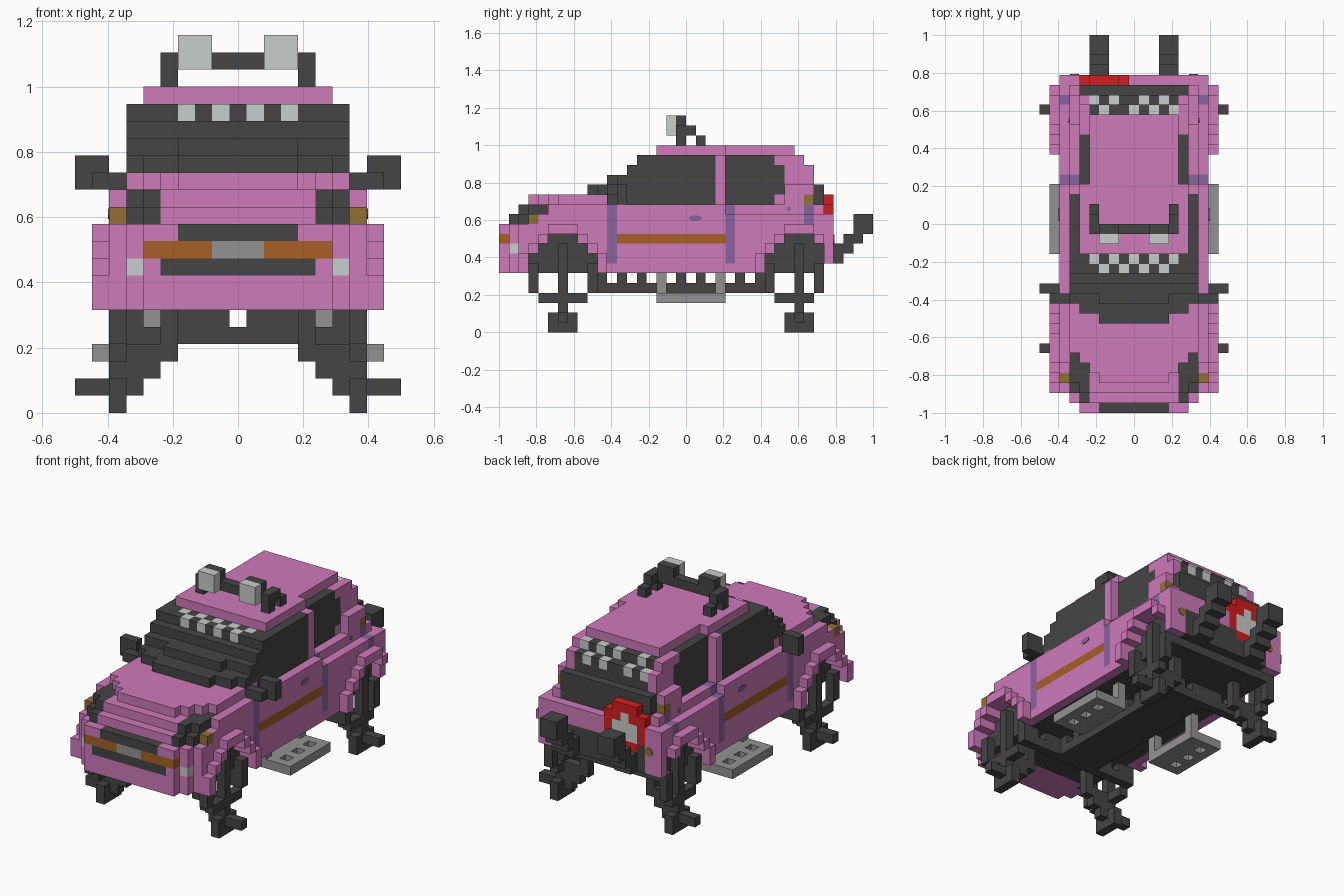
import bpy, bmesh
from mathutils import Matrix, Vector

cube = bpy.data.objects.get("Cube")
if cube:
    bpy.data.objects.remove(cube)

V = 1 / 19  # block size
COLOURS = {
    "pink": (0.62, 0.195, 0.49), "charcoal": (0.06, 0.06, 0.06),
    "light_grey": (0.59, 0.61, 0.61), "mid_grey": (0.29, 0.29, 0.29),
    "orange": (0.39, 0.115, 0.02), "amber": (0.29, 0.16, 0.036),
    "red": (0.65, 0.014, 0.014), "purple": (0.25, 0.125, 0.35),
}
NAMES = list(COLOURS)
MATS = []
for name, rgb in COLOURS.items():
    m = bpy.data.materials.new(name)
    m.use_nodes = True
    m.diffuse_color = (*rgb, 1)
    m.node_tree.nodes["Principled BSDF"].inputs["Base Color"].default_value = (*rgb, 1)
    MATS.append(m)

cells = {}  # block position -> (part, colour)


def fill(part, colour, x, y, z):
    """Fill inclusive block ranges on one side only; colour None carves."""
    for i in range(x[0], x[1] + 1):
        for j in range(y[0], y[1] + 1):
            for k in range(z[0], z[1] + 1):
                if colour:
                    cells[i, j, k] = (part, colour)
                else:
                    cells.pop((i, j, k), None)


def both(part, colour, x, y, z):
    """Fill mirrored left and right."""
    fill(part, colour, x, y, z)
    fill(part, colour, (-x[1], -x[0]), y, z)


def wide(part, colour, half, y, z):
    fill(part, colour, (-half, half), y, z)


# Lower body and bumper
wide("body", "pink", 7, (-17, 13), (6, 10))
wide("body", "pink", 7, (14, 14), (7, 11))
wide("body", "pink", 6, (-18, -18), (6, 10))
wide("body", "pink", 5, (-19, -19), (6, 10))
wide("body", "pink", 5, (-18, -18), (11, 11))
wide("body", "pink", 6, (-17, -17), (11, 11))
wide("body", "pink", 7, (-16, 13), (11, 11))
wide("body", "pink", 4, (-17, -17), (12, 12))
wide("body", "pink", 6, (-16, 12), (12, 12))
wide("body", "pink", 7, (-14, 3), (12, 12))

# Hood
for y, half in ((-16, 3), (-15, 4), (-14, 5)):
    wide("hood", "pink", half, (y, y), (13, 13))
wide("hood", "pink", 6, (-13, -7), (13, 13))

# Windscreen steps with rounded front rows, and cabin
for y, half, z in ((-10, 3, 14), (-9, 5, 14), (-8, 3, 15)):
    wide("windscreen", "charcoal", half, (y, y), (z, z))
for z, front in ((13, -6), (14, -8), (15, -7), (16, -6), (17, -5)):
    wide("windscreen", "charcoal", 6, (front, -4), (z, z))
wide("front_windows", "charcoal", 6, (-3, 2), (13, 17))
wide("door_pillar", "pink", 6, (3, 3), (13, 17))
wide("rear_windows", "charcoal", 5, (4, 9), (13, 17))
for z in (13, 17):
    both("rear_windows", "pink", (5, 5), (9, 9), (z, z))
wide("rear_pillars", "pink", 5, (10, 11), (13, 17))
wide("rear_pillars", "pink", 5, (12, 12), (13, 16))
both("rear_pillars", "pink", (6, 6), (10, 12), (13, 14))
wide("rear_glass", "charcoal", 4, (11, 11), (17, 17))
wide("rear_glass", "charcoal", 4, (12, 12), (14, 16))
wide("tailgate", "charcoal", 5, (13, 13), (12, 14))
both("tailgate", "pink", (6, 6), (13, 13), (12, 12))
wide("roof", "pink", 5, (-3, 3), (18, 18))
wide("roof", "pink", 4, (4, 10), (18, 18))

# Checker bands on both glass tops, the rear one broken at its middle
for y, z, xs in ((-5, 17, (-3, -1, 1, 3)), (-4, 17, (-4, -2, 0, 2, 4)),
                 (11, 17, (-3, 0, 2, 4)), (12, 16, (-4, -2, 1, 3))):
    for x in xs:
        fill("checkers", "light_grey", (x, x), (y, y), (z, z))

# Grille, lamps and headlights
wide("grille", "charcoal", 3, (-19, -19), (10, 10))
wide("grille", "charcoal", 4, (-19, -19), (8, 8))
both("grille_lamps", "orange", (2, 5), (-19, -19), (9, 9))
wide("grille_badge", "mid_grey", 1, (-19, -19), (9, 9))
both("fog_lamps", "light_grey", (6, 6), (-18, -18), (8, 8))
both("headlights", "charcoal", (5, 5), (-18, -15), (11, 11))
both("headlights", "charcoal", (6, 6), (-17, -15), (11, 11))
both("headlights", "charcoal", (5, 5), (-17, -15), (12, 12))
both("headlights", "charcoal", (6, 6), (-16, -14), (12, 12))
both("headlights", None, (6, 6), (-14, -14), (13, 13))
both("indicators", "amber", (7, 7), (-16, -16), (11, 11))

# Side stripe, seams and rear side lamps
both("side_stripe", "orange", (7, 7), (-7, 3), (9, 9))
both("door_seams", "purple", (7, 7), (-8, -8), (7, 12))
both("door_seams", "purple", (7, 7), (4, 4), (7, 11))
both("door_seams", "purple", (6, 6), (4, 4), (12, 12))
both("door_seams", "purple", (7, 7), (12, 12), (11, 11))
both("door_seams", "purple", (6, 6), (12, 12), (12, 12))
both("rear_side_lamps", "amber", (6, 6), (12, 12), (13, 13))

# Underside floor
wide("floor", "charcoal", 6, (-15, 13), (6, 6))

# Stepped fenders, arches, ring wheels, legs and feet
for mid, back, flare in ((-13, 3, 4), (11, 2, 2)):
    both("arches", "charcoal", (6, 6), (mid - 3, mid + back), (6, 9))
    both("fenders", "pink", (8, 8), (mid - 1, mid + 1), (10, 10))
    for z, r in ((6, 3), (7, 3), (8, 2), (9, 1)):
        both("fenders", "pink", (8, 8), (mid - r - 1, mid + min(r + 1, flare)), (z, z))
        both("arches", None, (7, 8), (mid - r, mid + min(r, back)), (z, z))
    for end in (mid - 3, mid + back):
        both("wheels", "charcoal", (7, 7), (end, end), (4, 6))
    both("wheels", "charcoal", (7, 7), (mid - 2, mid + back - 1), (3, 3))
    both("legs", "charcoal", (7, 7), (mid, mid), (2, 8))
    both("legs", "charcoal", (4, 6), (mid, mid), (3, 3))
    both("legs", "charcoal", (5, 6), (mid, mid), (2, 2))
    both("legs", "charcoal", (4, 4), (mid, mid), (4, 5))
    both("feet", "charcoal", (7, 7), (mid - 1, mid + 1), (0, 1))
    both("feet", "charcoal", (6, 9), (mid, mid), (1, 1))

# Crossbars and narrow toothed chassis
for y in (-10, 8):
    wide("crossbars", "charcoal", 7, (y, y), (4, 5))
    for x in (0, 5):
        both("crossbars", None, (x, x), (y, y), (5, 5))
wide("chassis", "charcoal", 2, (-9, 7), (4, 4))
for y in range(-9, 8, 2):
    both("chassis_teeth", "charcoal", (2, 2), (y, y), (5, 5))

# Side steps
both("side_steps", "mid_grey", (5, 8), (-3, 3), (3, 3))
for y in (-2, 0, 2):
    both("side_steps", None, (7, 7), (y, y), (3, 3))
for y in (-3, 3):
    both("side_steps", "mid_grey", (5, 5), (y, y), (4, 5))

# Mirrors
both("mirrors", "charcoal", (7, 8), (-8, -8), (13, 13))
both("mirrors", "charcoal", (8, 9), (-7, -7), (13, 14))

# Roof lamp rack
wide("roof_rack", "charcoal", 4, (-1, -1), (20, 20))
both("roof_rack", "charcoal", (4, 4), (-1, -1), (19, 19))
both("roof_rack", "charcoal", (4, 4), (0, 0), (20, 20))
both("roof_rack", "charcoal", (4, 4), (1, 1), (19, 19))
both("roof_rack", "charcoal", (2, 3), (-1, -1), (20, 21))
both("roof_lamps", "light_grey", (2, 3), (-2, -2), (20, 21))

# Rear bumper, stepped hooks and red patch
wide("rear_bumper", "charcoal", 5, (14, 14), (7, 9))
for s in range(4):
    top = min(8 + s, 10) + (s == 3)
    both("rear_hooks", "charcoal", (3, 4), (15 + s, 15 + s), (7 + s, top))
both("rear_hooks", "charcoal", (3, 4), (17, 17), (9, 11))
fill("rear_patch", "red", (-5, -1), (14, 14), (10, 12))
for z in (9, 13):
    fill("rear_patch", "red", (-4, -2), (14, 14), (z, z))
fill("rear_patch", "light_grey", (-4, -2), (14, 14), (10, 11))
fill("rear_patch", "light_grey", (-3, -3), (14, 14), (12, 12))


def make_object(name, bm, mats):
    bmesh.ops.remove_doubles(bm, verts=bm.verts, dist=1e-5)
    me = bpy.data.meshes.new(name)
    bm.to_mesh(me)
    bm.free()
    for m in mats:
        me.materials.append(m)
    bpy.context.collection.objects.link(bpy.data.objects.new(name, me))


# Turn the exposed block sides of each part into a mesh
meshes = {}
for pos, (part, colour) in cells.items():
    if part not in meshes:
        meshes[part] = bmesh.new()
    bm = meshes[part]
    centre = Vector((pos[0], pos[1] + 0.5, pos[2] + 0.5))
    for axis in range(3):
        for sign in (-1, 1):
            n, u = Vector(), Vector()
            n[axis] = sign
            if tuple(int(p + d) for p, d in zip(pos, n)) in cells:
                continue
            u[(axis + 1) % 3] = 1
            w = n.cross(u)
            f = bm.faces.new([bm.verts.new((centre + (n + u * a + w * b) / 2) * V)
                              for a, b in ((-1, -1), (1, -1), (1, 1), (-1, 1))])
            f.material_index = NAMES.index(colour)
for part, bm in meshes.items():
    make_object(part, bm, MATS)


# Thin round plates: door handles, rear reflectors and filler dots
def discs(name, colour, x, y, z, radius, axis, stretch=1):
    bm = bmesh.new()
    for side in (-1, 1):
        place = (Matrix.Translation((side * x, y, z)) @ Matrix.Diagonal((1, stretch, 1, 1))
                 @ Matrix.Rotation(1.5708, 4, axis))
        bmesh.ops.create_cone(bm, cap_ends=True, segments=12, radius1=radius,
                              radius2=radius, depth=0.008, matrix=place)
    make_object(name, bm, [MATS[NAMES.index(colour)]])


discs("door_handles", "purple", 7.5 * V, 0.05, 0.61, 0.016, "Y", 2.2)
discs("rear_reflectors", "amber", 6 * V, 15 * V, 9.5 * V, 0.024, "X")
discs("filler_dots", "purple", 6.5 * V, 0.55, 0.66, 0.012, "Y")
